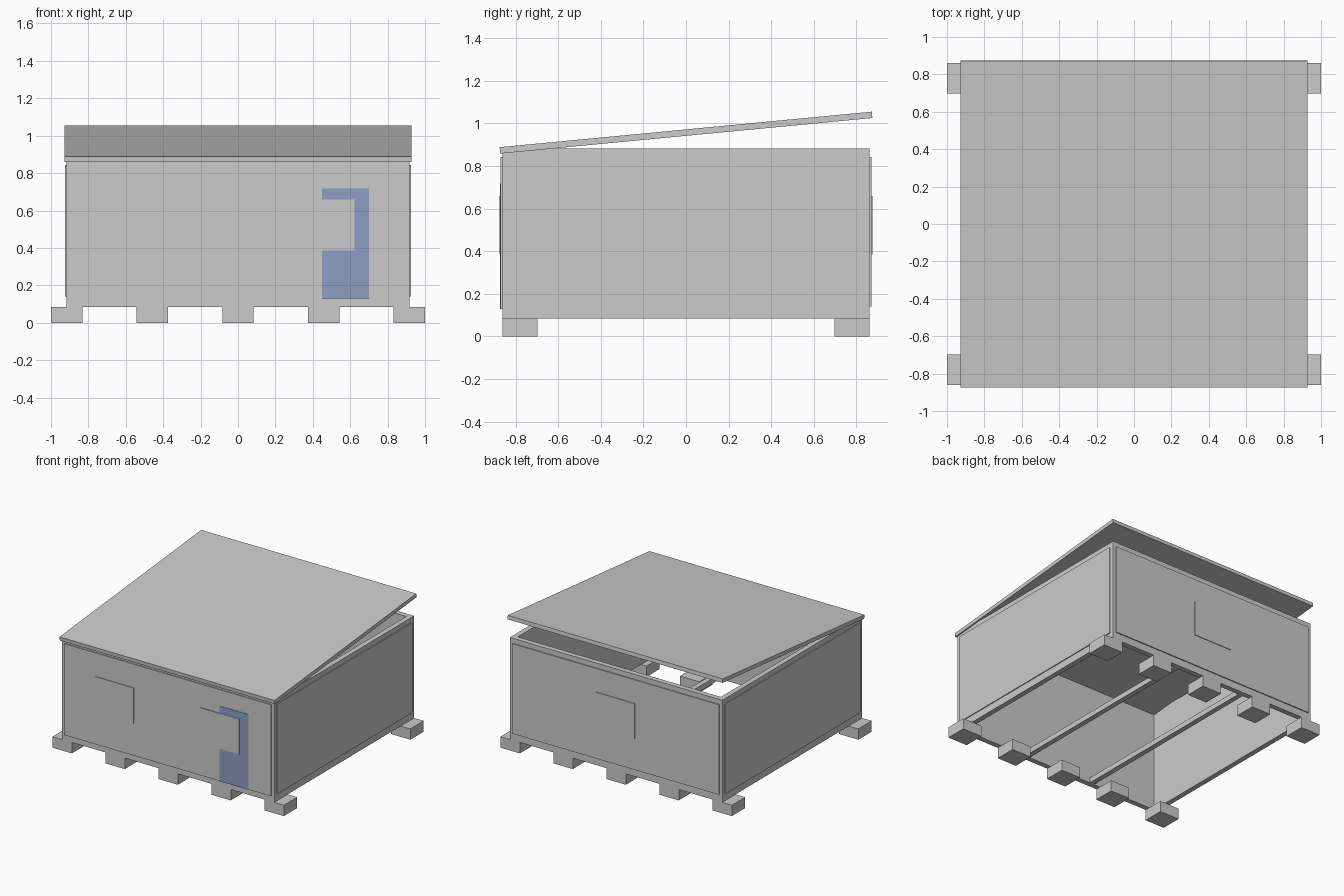
import bpy, bmesh, math
from mathutils import Matrix

if "Cube" in bpy.data.objects:
    bpy.data.objects.remove(bpy.data.objects["Cube"])


def box(name, x, y, z, tilt=0.0):
    """Box from (min, max) ranges, optionally tilted about x through its centre."""
    bm = bmesh.new()
    bmesh.ops.create_cube(bm, size=1)
    bm.transform(Matrix.Diagonal((x[1] - x[0], y[1] - y[0], z[1] - z[0], 1)))
    me = bpy.data.meshes.new(name)
    bm.to_mesh(me)
    bm.free()
    ob = bpy.data.objects.new(name, me)
    ob.location = (sum(x) / 2, sum(y) / 2, sum(z) / 2)
    ob.rotation_euler.x = tilt
    bpy.context.collection.objects.link(ob)
    return ob


def span(c, w):
    return (c - w / 2, c + w / 2)


HX, HY = 0.917, 0.862          # half size of the frame
BASE, FLOOR, TOP = 0.085, 0.125, 0.882
T = 0.04                       # timber thickness

# foundation blocks, five along front and back
for side, sy in (("front", -1), ("back", 1)):
    for i in range(5):
        box(f"{side}_foundation_block_{i + 1}", span((i - 2) * 0.4575, 0.168),
            span(sy * 0.78, 0.164), (0, BASE))

# floor frame: joists between two rim beams, open in between
for i in range(4):
    box(f"floor_joist_{i + 1}", span((i - 1.5) * (2 * HX - T) / 3, T),
        (-HY + T, HY - T), (BASE, FLOOR))
for side, sy in (("front", -1), ("back", 1)):
    box(f"{side}_rim_beam", (-HX, HX), span(sy * (HY - T / 2), T), (BASE, FLOOR))

# walls with thin raised cladding sheets
for side, sy, low in (("front", -1, 0.13), ("back", 1, 0.141)):
    box(f"{side}_wall", (-HX, HX), span(sy * (HY - T / 2), T), (FLOOR, TOP))
    box(f"{side}_cladding", (-0.892, 0.892), span(sy * (HY + 0.002), 0.012), (low, 0.843))
for side, sx in (("left", -1), ("right", 1)):
    box(f"{side}_wall", span(sx * (HX - T / 2), T), (-HY + T, HY - T), (FLOOR, TOP))
    box(f"{side}_cladding", span(sx * (HX + 0.001), 0.012), (-0.83, 0.83), (0.141, 0.843))

# door
door = box("door", (0.45, 0.70), (-0.873, -0.86), (0.13, 0.717))
blue = bpy.data.materials.new("door_blue")
blue.diffuse_color = (0.27, 0.34, 0.54, 1)
blue.use_nodes = True
blue.node_tree.nodes["Principled BSDF"].inputs["Base Color"].default_value = blue.diffuse_color
door.data.materials.append(blue)

# windows: two at the front, one at the back
for side, x, y in (("front_left", -0.455, -0.868), ("front_right", 0.455, -0.868),
                   ("back", 0, 0.868)):
    box(f"{side}_window", span(x, 0.335), span(y, 0.014), (0.385, 0.66))

# sloping roof sheet, low at the front
box("roof", (-0.928, 0.928), span(0, 1.755), span(0.957, 0.03), math.radians(5.45))
